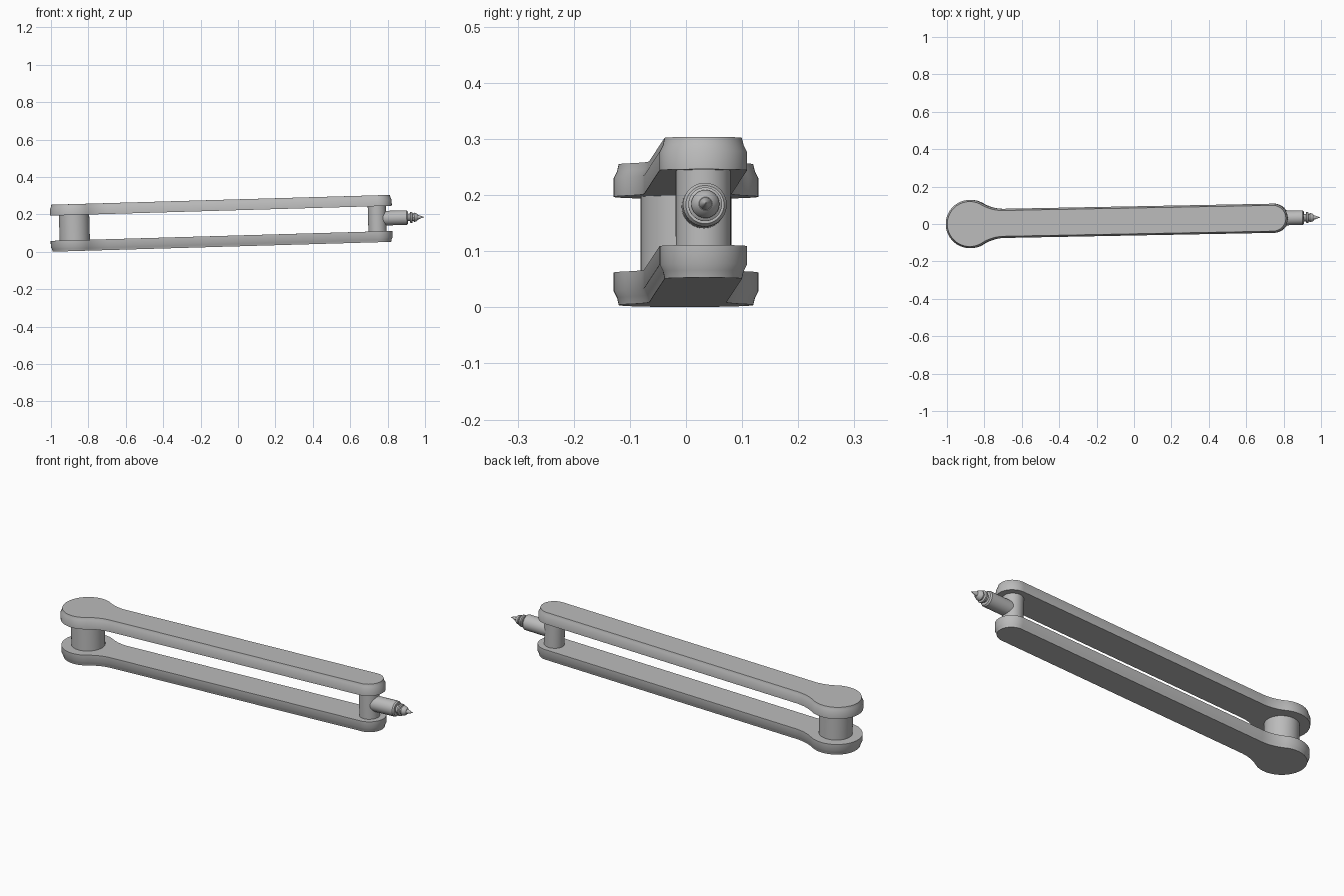
import bpy, bmesh, math
from mathutils import Matrix, Vector

cube = bpy.data.objects.get("Cube")
if cube:
    bpy.data.objects.remove(cube, do_unlink=True)

grey = bpy.data.materials.new("plain_grey")
grey.use_nodes = True
colour = (0.5, 0.5, 0.5, 1)
grey.diffuse_color = colour
grey.node_tree.nodes["Principled BSDF"].inputs["Base Color"].default_value = colour

# The arm is built along local x from its big pivot, then tilted and turned slightly
FRAME = (Matrix.Translation((-0.871, 0, 0.004))
         @ Matrix.Rotation(0.019, 4, 'Z') @ Matrix.Rotation(-0.029, 4, 'Y'))
LENGTH, BIG, HALF, NECK = 1.622, 0.129, 0.078, 0.18
MID = 0.1255


def finish(name, bm):
    bmesh.ops.recalc_face_normals(bm, faces=bm.faces)
    mesh = bpy.data.meshes.new(name)
    bm.to_mesh(mesh)
    bm.free()
    mesh.transform(FRAME)
    mesh.materials.append(grey)
    obj = bpy.data.objects.new(name, mesh)
    bpy.context.collection.objects.link(obj)
    bpy.ops.object.select_all(action='DESELECT')
    obj.select_set(True)
    bpy.context.view_layer.objects.active = obj
    bpy.ops.object.shade_smooth_by_angle(angle=math.radians(30))
    return obj


def loft(rings):
    """Skin a list of closed rings and cap both ends."""
    bm = bmesh.new()
    rows = [[bm.verts.new(p) for p in ring] for ring in rings]
    n = len(rows[0])
    for a, b in zip(rows, rows[1:]):
        for i in range(n):
            j = (i + 1) % n
            bm.faces.new((a[i], a[j], b[j], b[i]))
    bm.faces.new(rows[0])
    bm.faces.new(rows[-1])
    return bm


def arc(cx, cy, r, start, end, steps):
    return [(cx + r * math.cos(start + (end - start) * k / steps),
             cy + r * math.sin(start + (end - start) * k / steps))
            for k in range(steps + 1)]


def outline(inset):
    """Paddle shape: round head, concave neck, straight bar, round tip."""
    fillet = (NECK**2 + HALF**2 - BIG**2) / (2 * (BIG - HALF))
    touch = math.atan2(HALF + fillet, NECK)
    upper = arc(LENGTH, 0, HALF - inset, 0, math.pi / 2, 12)
    upper += arc(NECK, HALF + fillet, fillet + inset, -math.pi / 2, touch - math.pi, 10)
    upper += arc(0, 0, BIG - inset, touch, math.pi, 24)[1:]
    return upper + [(x, -y) for x, y in reversed(upper[1:-1])]


# Two matching plates with coved outer rims
SECTION = [(0.009, 0), (0.006, 0.013), (0, 0.025), (0, 0.058)]
for name, mirrored in (("lower_plate", False), ("upper_plate", True)):
    finish(name, loft([[(x, y, 2 * MID - z if mirrored else z) for x, y in outline(i)]
                       for i, z in SECTION]))


def lathe(name, profile, matrix, sides=40):
    bm = loft([[matrix @ Vector((x, y, h)) for x, y in
                arc(0, 0, r, 0, 2 * math.pi, sides)[:-1]] for r, h in profile])
    finish(name, bm)


# Pillars joining the plates
for name, x, r in (("big_pillar", 0, 0.081), ("small_pillar", LENGTH - 0.002, 0.049)):
    lathe(name, [(r, 0.05), (r, 2 * MID - 0.05)], Matrix.Translation((x, 0, 0)))

# Nozzle pointing forward from the small pillar
NOZZLE = Matrix.Translation((LENGTH, 0, MID + 0.002)) @ Matrix.Rotation(math.pi / 2, 4, 'Y')
lathe("nozzle_body", [(0.039, 0), (0.039, 0.155), (0.034, 0.162)], NOZZLE)
lathe("nozzle_neck", [(0.02, 0.15), (0.02, 0.21)], NOZZLE)
lathe("nozzle_collar", [(0.025, 0.173), (0.03, 0.176), (0.03, 0.184), (0.025, 0.187)], NOZZLE)
lathe("nozzle_ring", [(0.023, 0.193), (0.025, 0.196), (0.02, 0.21), (0.012, 0.217)], NOZZLE)
lathe("nozzle_tip", [(0.012, 0.2), (0.011, 0.22), (0.005, 0.236), (0.001, 0.249)], NOZZLE, 24)
